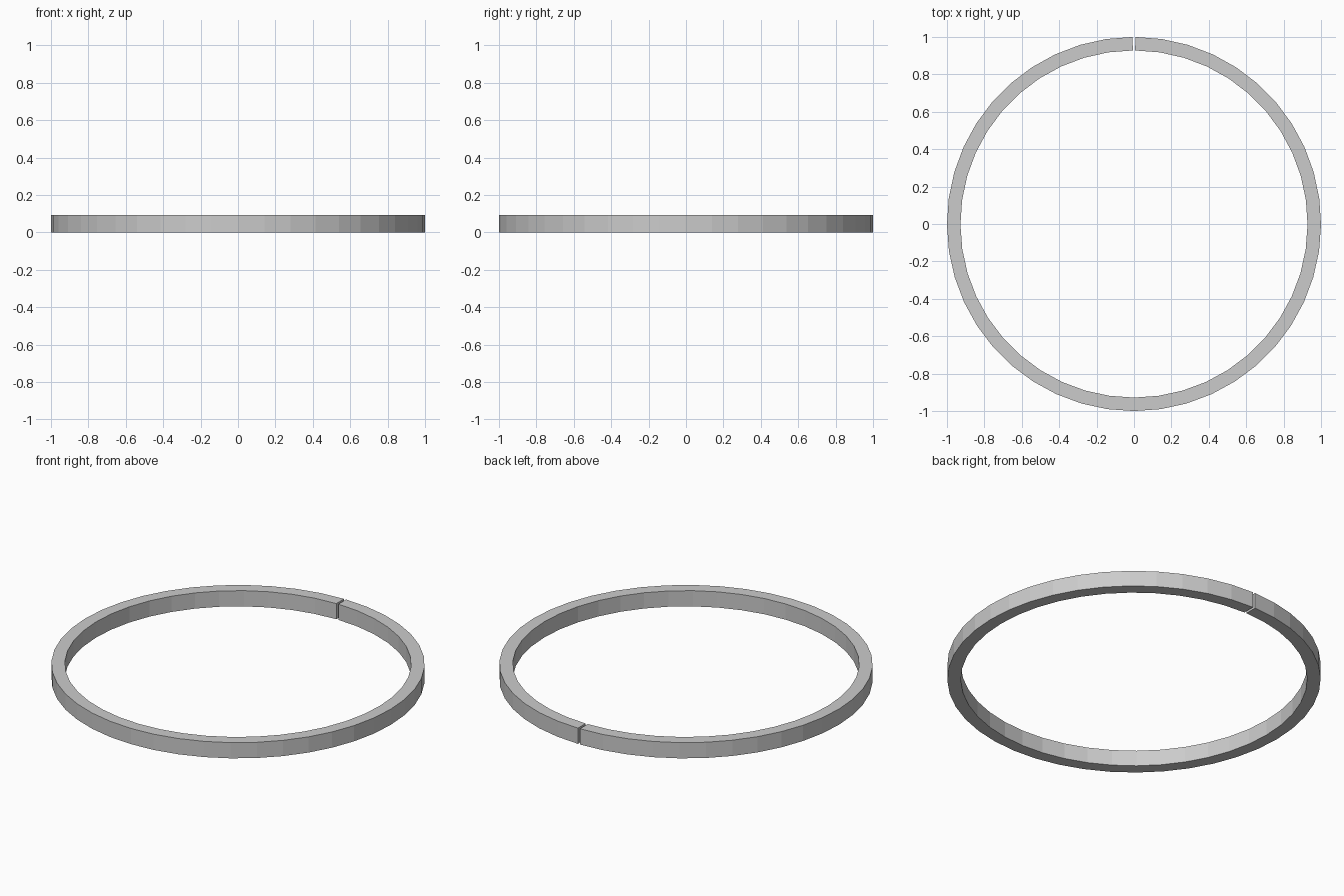
import bpy, bmesh
from math import sin, cos, pi

if "Cube" in bpy.data.objects:
    bpy.data.objects.remove(bpy.data.objects["Cube"])

OUTER, INNER, HEIGHT = 1.0, 0.928, 0.093
SEGMENTS = 44
HALF_GAP = 0.007  # radians, slit at the back (+y)

bm = bmesh.new()

# Rectangular cross-sections swept around z, leaving a narrow slit at +y
sections = []
for i in range(SEGMENTS + 1):
    a = pi / 2 + HALF_GAP + (2 * pi - 2 * HALF_GAP) * i / SEGMENTS
    profile = [(OUTER, 0), (OUTER, HEIGHT), (INNER, HEIGHT), (INNER, 0)]
    sections.append([bm.verts.new((r * cos(a), r * sin(a), z)) for r, z in profile])

# Side walls between neighbouring sections
for s, t in zip(sections, sections[1:]):
    for k in range(4):
        n = (k + 1) % 4
        bm.faces.new((s[k], t[k], t[n], s[n]))

# End caps at the slit
bm.faces.new(sections[0])
bm.faces.new(sections[-1][::-1])
bmesh.ops.recalc_face_normals(bm, faces=bm.faces[:])

mesh = bpy.data.meshes.new("split_ring")
bm.to_mesh(mesh)
bm.free()
bpy.context.collection.objects.link(bpy.data.objects.new("split_ring", mesh))
